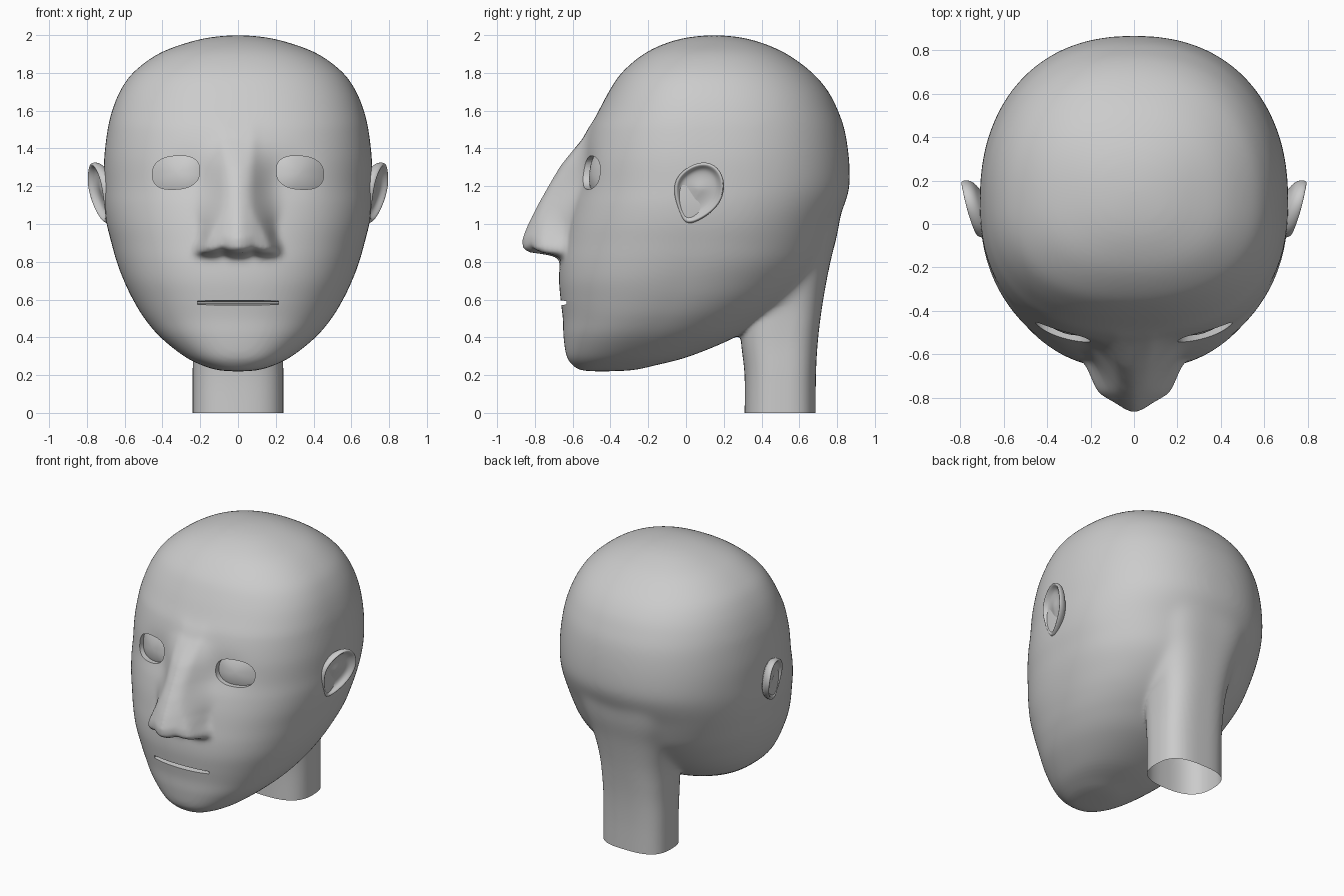
import bpy, bmesh, math

if "Cube" in bpy.data.objects:
    bpy.data.objects.remove(bpy.data.objects["Cube"])

# Head sections: z, front y, back y, y of widest point, half width
HEAD = [(.22, -.45, -.45, -.45, 0), (.226, -.55, -.29, -.42, .10), (.25, -.597, -.17, -.38, .185),
        (.30, -.632, .02, -.3, .285), (.4, -.648, .26, -.2, .41), (.5, -.652, .42, -.12, .495),
        (.6, -.664, .55, -.06, .556), (.7, -.672, .65, -.02, .604), (.8, -.667, .72, .03, .642),
        (.9, -.65, .76, .06, .67), (1.0, -.63, .795, .08, .695), (1.1, -.605, .838, .09, .708),
        (1.2, -.58, .866, .1, .71), (1.35, -.553, .863, .1, .708), (1.5, -.51, .84, .1, .69),
        (1.6, -.462, .805, .1, .667), (1.7, -.409, .755, .1, .627), (1.8, -.342, .67, .11, .558),
        (1.9, -.225, .535, .13, .425), (1.96, -.10, .40, .15, .27), (1.99, .02, .28, .15, .14),
        (2.0, .15, .15, .15, 0)]
# Neck sections, same layout
NECK = [(-.06, .31, .687, .5, .24), (.2, .31, .688, .5, .24), (.4, .29, .70, .5, .24),
        (.6, .3, .727, .5, .255), (.8, .3, .765, .5, .30), (.95, .3, .802, .5, .36),
        (1.1, .35, .825, .55, .38), (1.2, .4, .825, .55, .32)]
# Nose: height off the face and half width, by z
NOSE_H = [(.78, 0), (.815, .006), (.835, .06), (.85, .17), (.87, .21), (.92, .222), (1.0, .207),
          (1.1, .182), (1.2, .151), (1.3, .108), (1.4, .05), (1.45, .022), (1.55, 0)]
NOSE_W = [(.83, .195), (.88, .19), (.93, .17), (1.0, .15), (1.2, .125), (1.45, .12)]


def lerp_table(table, z):
    if z <= table[0][0]:
        return table[0][1]
    for (z0, v0), (z1, v1) in zip(table, table[1:]):
        if z <= z1:
            return v0 + (v1 - v0) * (z - z0) / (z1 - z0)
    return table[-1][1]


def smoothstep(a, b, v):
    t = min(1, max(0, (v - a) / (b - a)))
    return t * t * (3 - 2 * t)


def dense(rows, steps):
    """Catmull-Rom through the rows, mirrored across closed poles."""
    def ghost(end, nxt):
        if end[4] == 0:
            return (nxt[0], nxt[2], nxt[1], nxt[3], -nxt[4])
        return tuple(2 * e - n for e, n in zip(end, nxt))
    p = [ghost(rows[0], rows[1])] + rows + [ghost(rows[-1], rows[-2])]
    out = []
    for i in range(1, len(p) - 2):
        for k in range(steps):
            t = k / steps
            out.append([.5 * (2 * b + (c - a) * t + (2 * a - 5 * b + 4 * c - d) * t * t
                              + (3 * b - a - 3 * c + d) * t ** 3)
                        for a, b, c, d in zip(*p[i - 1:i + 3])])
    return out + [list(rows[-1])]


def relief(x, z):
    """Nose and eye hollows, as an offset in y."""
    ax = abs(x)
    h = lerp_table(NOSE_H, z - .016 * math.exp(-((ax - .08) / .028) ** 2))
    w = lerp_table(NOSE_W, z)
    u = (math.hypot(ax, .03) - .03) / w
    k = smoothstep(.92, 1.15, z)
    nose = h * max(0, 1 - .5 * u) * (1 - smoothstep(.85 - .5 * k, 1.3 + .65 * k, ax / w))
    hollow = .02 * math.exp(-((ax - .27) / .12) ** 2 - ((z - 1.27) / .11) ** 2)
    return hollow - nose


def add_mesh(name, rings):
    """Bridge rings of points and cap both ends."""
    bm = bmesh.new()
    vs = [[bm.verts.new(p) for p in r] for r in rings]
    n = len(vs[0])
    for a, b in zip(vs, vs[1:]):
        for i in range(n):
            bm.faces.new((a[i], a[(i + 1) % n], b[(i + 1) % n], b[i]))
    bm.faces.new(vs[0])
    bm.faces.new(vs[-1])
    bmesh.ops.remove_doubles(bm, verts=bm.verts, dist=1e-5)
    bmesh.ops.recalc_face_normals(bm, faces=bm.faces)
    me = bpy.data.meshes.new(name)
    bm.to_mesh(me)
    bm.free()
    ob = bpy.data.objects.new(name, me)
    bpy.context.collection.objects.link(ob)
    return ob


def sections(rows, n_front, n_back, count, shape=None):
    rings = []
    for z, yf, yb, yc, a in rows:
        ring = []
        for i in range(count):
            t = 2 * math.pi * i / count
            c, s = math.cos(t), math.sin(t)
            e = 2 / (n_front if s < 0 else n_back)
            x = a * math.copysign(abs(c) ** e, c)
            y = yc + (yb - yc if s > 0 else yc - yf) * math.copysign(abs(s) ** e, s)
            if shape and s < -.2:
                y += shape(x, z)
            ring.append((x, y, z))
        rings.append(ring)
    return rings


def bake(ob):
    dg = bpy.context.evaluated_depsgraph_get()
    me = bpy.data.meshes.new_from_object(ob.evaluated_get(dg))
    ob.modifiers.clear()
    ob.data = me


def soften(ob, count, group=""):
    m = ob.modifiers.new("soften", 'SMOOTH')
    m.factor = .5
    m.iterations = count
    m.vertex_group = group
    bake(ob)


def finish(ob, angle):
    ob.data.shade_smooth()
    ob.data.set_sharp_from_angle(angle=math.radians(angle))


# Head and neck fused into one skin
head = add_mesh("head", sections(dense(HEAD, 12), 2.35, 2.25, 240, relief))
neck = add_mesh("neck", sections(dense(NECK, 6), 2.6, 2.9, 64))
bm = bmesh.new()
bm.from_mesh(head.data)
bm.from_mesh(neck.data)
bm.to_mesh(head.data)
bm.free()
bpy.data.objects.remove(neck)
m = head.modifiers.new("fuse", 'REMESH')
m.mode = 'VOXEL'
m.voxel_size = .0125
bake(head)
soften(head, 6)
# Nape and cranium blended more strongly than the face
nape = head.vertex_groups.new(name="nape")
for v in head.data.vertices:
    w = max(smoothstep(.35, .5, v.co.y) * smoothstep(.45, .65, v.co.z), smoothstep(1.5, 1.6, v.co.z))
    if w > 0:
        nape.add([v.index], w, 'REPLACE')
soften(head, 70, "nape")


# Eye sockets: the cutter's domed back leaves the eyeball surface
def eye_ring(side, s, flat=None):
    ring = []
    for i in range(48):
        t = 2 * math.pi * i / 48
        c, q = math.cos(t), math.sin(t)
        x = .328 + s * .125 * math.copysign(abs(c) ** .8, c)
        z = 1.272 + s * .088 * math.copysign(abs(q) ** .8, q) - .01 * s * c
        y = -.522 + 1.4 * (x - .2) ** 2 + .018 * s * s + .12 * (z - 1.272)
        ring.append((side * x, flat if flat else y, z))
    return ring


cutters = []
for side in (-1, 1):
    rings = [eye_ring(side, s) for s in (.05, .25, .45, .65, .8, .92, 1)]
    cutters.append(add_mesh("eye_cutter", rings + [eye_ring(side, 1, -.8)]))

# Mouth slit
cutters.append(add_mesh("mouth_cutter", [[(sx * .215, y, .583 + sz * h)
               for sx, sz in ((-1, -1), (0, -1), (1, -1), (1, 1), (0, 1), (-1, 1))]
               for y, h in ((-.8, .03), (-.6, .005))]))
for c in cutters:
    m = head.modifiers.new("cut", 'BOOLEAN')
    m.operation = 'DIFFERENCE'
    m.solver = 'EXACT'
    m.object = c
bake(head)
for c in cutters:
    bpy.data.objects.remove(c)

# Open neck end at the ground
bm = bmesh.new()
bm.from_mesh(head.data)
bmesh.ops.bisect_plane(bm, geom=bm.verts[:] + bm.edges[:] + bm.faces[:], plane_co=(0, 0, 0),
                       plane_no=(0, 0, 1), clear_inner=True)
bm.to_mesh(head.data)
bm.free()
finish(head, 45)

# Ears: thin cupped shells on a narrow root, mirrored
OUTLINE = [(.10, 1.335), (.175, 1.30), (.21, 1.21), (.185, 1.11), (.11, 1.04), (.0, .985),
           (-.035, 1.05), (-.065, 1.15), (-.06, 1.24), (.01, 1.305)]
rings = []
for s, off, root in ((.5, -.13, -.03), (.6, -.06, -.02), (.93, -.035, 0), (1.03, 0, 0),
                     (.98, .027, 0), (.88, .022, 0), (.76, -.012, 0), (.4, -.02, 0), (.1, -.015, 0)):
    ring = []
    for y, z in OUTLINE:
        y, z = .07 + s * (y - .07) + root, 1.18 + s * (z - 1.18)
        x = .70 + .4 * min(y, .05) + .2 * max(0, y - .05) + .25 * min(z - 1.1, .1)
        ring.append((x + off, y, z))
    rings.append(ring)
ear = add_mesh("ears", rings)
ear.modifiers.new("mirror", 'MIRROR')
m = ear.modifiers.new("round", 'SUBSURF')
m.levels = m.render_levels = 3
bake(ear)
finish(ear, 80)
